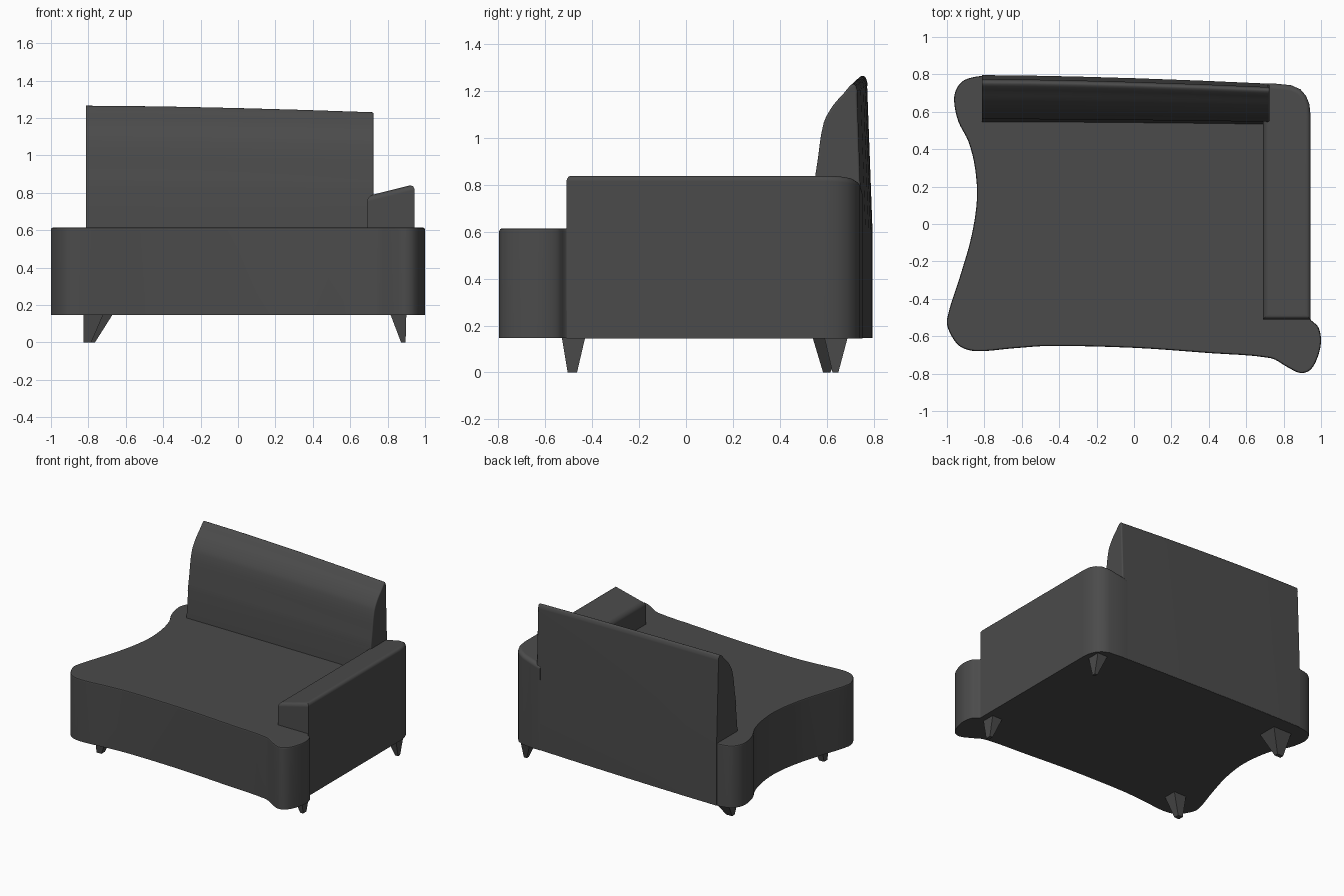
import bpy, bmesh
from mathutils import Vector

if "Cube" in bpy.data.objects:
    bpy.data.objects.remove(bpy.data.objects["Cube"])

charcoal = bpy.data.materials.new("charcoal")
charcoal.diffuse_color = (0.07, 0.07, 0.07, 1)
charcoal.use_nodes = True
charcoal.node_tree.nodes["Principled BSDF"].inputs["Base Color"].default_value = charcoal.diffuse_color


def smooth_outline(pts, steps=4):
    """Closed Catmull-Rom curve through the points."""
    out, n = [], len(pts)
    for i in range(n):
        a, b, c, d = (Vector(pts[(i + k) % n]) for k in (-1, 0, 1, 2))
        # limit tangents so that long straight sides do not overshoot short corners
        L = (c - b).length
        t0 = (c - a) * L / ((c - b).length + (b - a).length)
        t1 = (d - b) * L / ((d - c).length + (c - b).length)
        for s in range(steps):
            t = s / steps
            out.append(b * (2*t**3 - 3*t*t + 1) + t0 * (t**3 - 2*t*t + t)
                       + c * (3*t*t - 2*t**3) + t1 * (t**3 - t*t))
    return out


def loft(name, rings, bevel=0, segs=3, smooth=True):
    """Solid through matching rings, with the rim of the last ring bevelled."""
    bm = bmesh.new()
    rows = [[bm.verts.new(p) for p in ring] for ring in rings]
    n = len(rows[0])
    bm.faces.new(rows[0])
    top = bm.faces.new(rows[-1])
    for a, b in zip(rows, rows[1:]):
        for i in range(n):
            bm.faces.new((a[i], a[(i + 1) % n], b[(i + 1) % n], b[i]))
    bmesh.ops.recalc_face_normals(bm, faces=bm.faces[:])
    if bevel:
        bmesh.ops.bevel(bm, geom=list(top.edges), offset=bevel, segments=segs,
                        profile=0.5, affect='EDGES', clamp_overlap=True)
    mesh = bpy.data.meshes.new(name)
    bm.to_mesh(mesh)
    bm.free()
    mesh.materials.append(charcoal)
    ob = bpy.data.objects.new(name, mesh)
    bpy.context.collection.objects.link(ob)
    if smooth:
        bpy.ops.object.select_all(action='DESELECT')
        ob.select_set(True)
        bpy.context.view_layer.objects.active = ob
        bpy.ops.object.shade_smooth_by_angle(angle=0.6)
        # keeps the big flat faces evenly shaded
        ob.modifiers.new("flat_shading", 'WEIGHTED_NORMAL').keep_sharp = True
    return ob


# Seat base: freeform footprint with a concave left side and a bulging front right corner
seat = smooth_outline([
    (-0.70, 0.793), (-0.30, 0.786), (0.20, 0.771), (0.74, 0.747), (0.86, 0.73),
    (0.92, 0.68), (0.94, 0.60), (0.94, 0.0), (0.94, -0.50), (0.985, -0.55),
    (1.0, -0.63), (0.977, -0.725), (0.94, -0.782), (0.89, -0.797), (0.82, -0.765),
    (0.73, -0.717), (0.40, -0.69), (0.0, -0.662), (-0.45, -0.652), (-0.65, -0.665),
    (-0.84, -0.68), (-0.93, -0.655), (-0.985, -0.58), (-1.0, -0.51), (-0.93, -0.28),
    (-0.87, -0.07), (-0.84, 0.13), (-0.85, 0.30), (-0.885, 0.44), (-0.94, 0.55),
    (-0.962, 0.66), (-0.95, 0.72), (-0.91, 0.768), (-0.82, 0.791)])
loft("seat_base", [[(p.x, p.y, z) for p in seat] for z in (0.147, 0.615)], 0.012, 2)

# Armrest: rises from the base on the right, top sloping down towards the seat
arm = [(0.69, -0.51), (0.944, -0.51), (0.944, 0.58), (0.938, 0.64), (0.92, 0.685),
       (0.89, 0.72), (0.84, 0.742), (0.74, 0.752), (0.69, 0.752)]
loft("armrest", [[(x, y, 0.146) for x, y in arm],
                 [(x, y, 0.785 + (x - 0.70) * 0.25) for x, y in arm]], 0.03, 4)

# Backrest: wedge profile (y, z) swept across, slightly lower and further forward at the right
curve = smooth_outline([
    (0.565, 0.80), (0.580, 0.93), (0.608, 1.09), (0.655, 1.17), (0.705, 1.222),
    (0.737, 1.257), (0.755, 1.266), (0.768, 1.255), (0.773, 1.22)], 3)[:-3]
profile = [Vector(p) for p in ((0.545, 0.16), (0.545, 0.60))] + curve + [
    Vector(p) for p in ((0.773, 1.22), (0.796, 0.60), (0.796, 0.148))]


def back_ring(x):
    t = max(0, (x + 0.812) / 1.537) ** 1.6
    return [(x, p.x - t * (0.012 + 0.033 * (p.x - 0.54) / 0.25),
             p.y - max(0, p.y - 0.60) * 0.053 * t) for p in profile]


loft("backrest", [back_ring(x) for x in (-0.812, -0.55, -0.3, 0, 0.35, 0.725)], 0.018, 3)

# Legs: tapered four-sided spikes; top box and foot box given as x0, x1, y0, y1
legs = {
    "front_left_leg": ((-0.825, -0.72, -0.53, -0.43), (-0.825, -0.785, -0.505, -0.465)),
    "back_left_leg": ((-0.825, -0.67, 0.54, 0.69), (-0.815, -0.765, 0.585, 0.615)),
    "front_right_leg": ((0.815, 0.90, -0.53, -0.43), (0.872, 0.896, -0.505, -0.465)),
    "back_right_leg": ((0.815, 0.90, 0.59, 0.69), (0.872, 0.896, 0.625, 0.65)),
}


def box_ring(box, z):
    x0, x1, y0, y1 = box
    return [(x0, y0, z), (x1, y0, z), (x1, y1, z), (x0, y1, z)]


for name, (top, foot) in legs.items():
    loft(name, [box_ring(foot, 0.0), box_ring(top, 0.15)], smooth=False)
